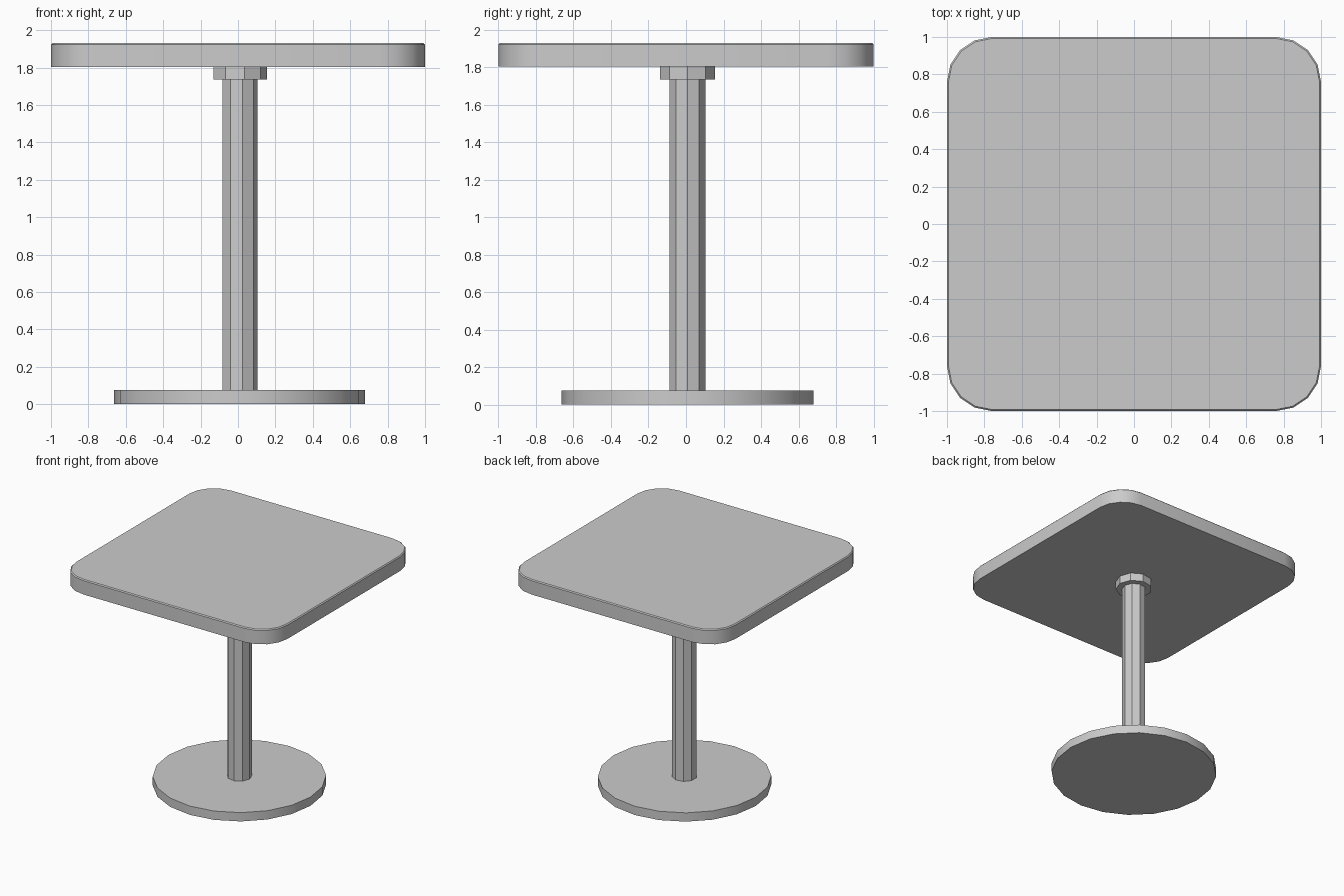
import bpy, bmesh, math
from mathutils import Vector

if "Cube" in bpy.data.objects:
    bpy.data.objects.remove(bpy.data.objects["Cube"])


def prism(name, outline, levels):
    """Closed solid from a 2D outline lofted through (z, inset profile) outlines."""
    bm = bmesh.new()
    rings = [[bm.verts.new((x, y, z)) for x, y in outline(inset)] for z, inset in levels]
    n = len(rings[0])
    for lower, upper in zip(rings, rings[1:]):
        for i in range(n):
            j = (i + 1) % n
            bm.faces.new((lower[i], lower[j], upper[j], upper[i]))
    bm.faces.new(rings[0][::-1])
    bm.faces.new(rings[-1])
    mesh = bpy.data.meshes.new(name)
    bm.to_mesh(mesh)
    bm.free()
    obj = bpy.data.objects.new(name, mesh)
    bpy.context.collection.objects.link(obj)
    bpy.ops.object.select_all(action='DESELECT')
    obj.select_set(True)
    bpy.context.view_layer.objects.active = obj
    bpy.ops.object.shade_smooth_by_angle(angle=math.radians(30))
    return obj


def circle(radius, sides, offset=0.008):
    def outline(inset):
        return [(offset + (radius - inset) * math.cos(math.tau * i / sides),
                 offset + (radius - inset) * math.sin(math.tau * i / sides))
                for i in range(sides)]
    return outline


def rounded_square(half, radius, segments):
    def outline(inset):
        c, r = half - radius, radius - inset
        points = []
        for q in range(4):
            mid = math.pi / 4 + q * math.pi / 2
            centre = Vector((math.cos(mid), math.sin(mid))) * c * math.sqrt(2)
            for s in range(segments + 1):
                a = (q + s / segments) * math.pi / 2
                points.append((centre.x + r * math.cos(a), centre.y + r * math.sin(a)))
        return points
    return outline


# Round floor plate
prism("base_plate", circle(0.671, 20), [(0, 0), (0.075, 0)])
# Nine-sided post and its collar under the top
prism("column", circle(0.0965, 9), [(0.075, 0), (1.735, 0)])
prism("collar", circle(0.148, 9), [(1.735, 0), (1.804, 0)])
# Rounded square top with a thin chamfer on the upper rim
prism("table_top", rounded_square(1.0, 0.24, 4), [(1.804, 0), (1.922, 0), (1.93, 0.008)])
